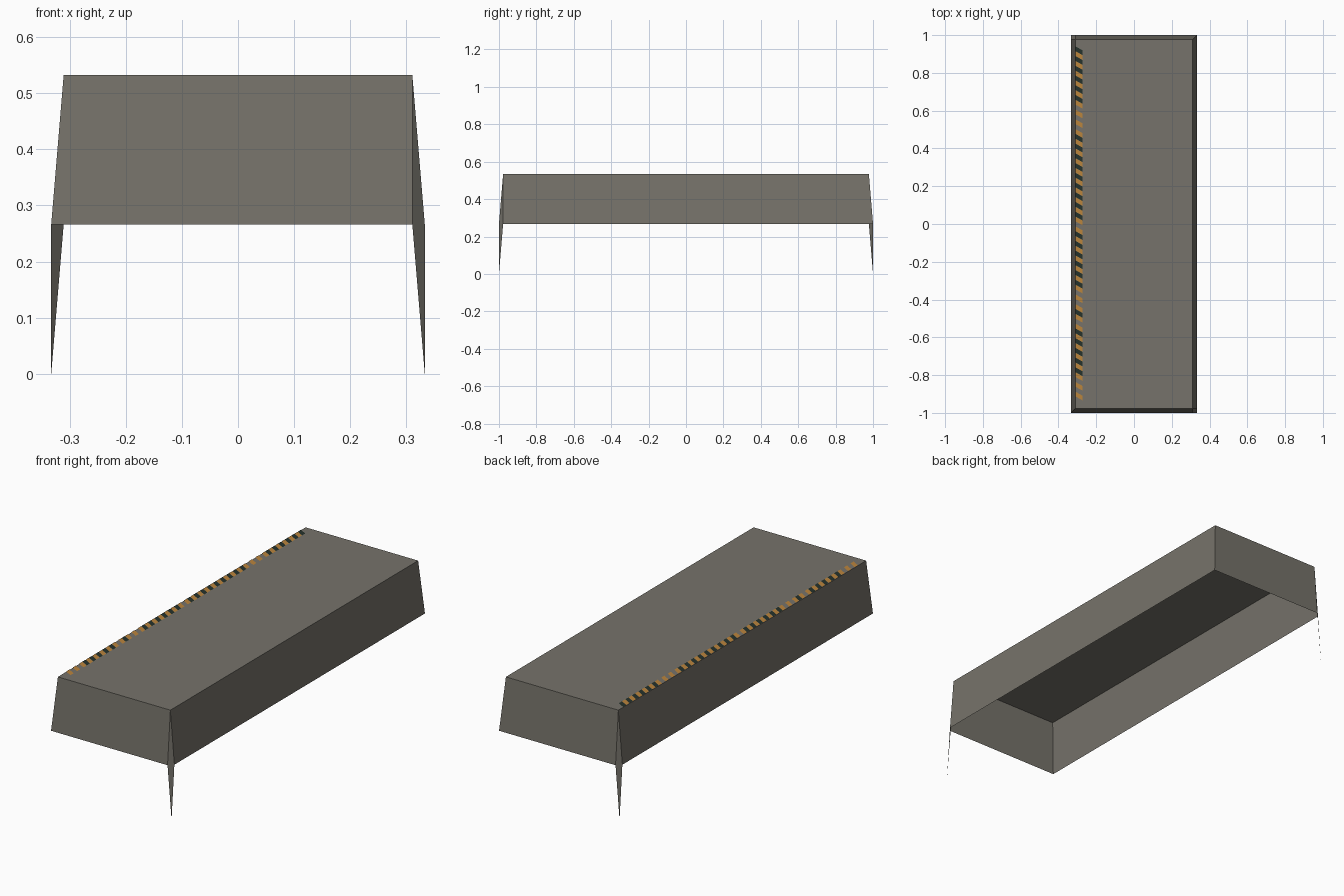
import bpy
import bmesh

cube = bpy.data.objects.get("Cube")
if cube:
    bpy.data.objects.remove(cube, do_unlink=True)


def material(name, color):
    mat = bpy.data.materials.new(name)
    mat.use_nodes = True
    mat.diffuse_color = (*color, 1)
    mat.node_tree.nodes["Principled BSDF"].inputs["Base Color"].default_value = (*color, 1)
    return mat


def build(name, polygons, mat):
    """Make one flat-shaded object from a list of polygons, welding shared corners."""
    bm = bmesh.new()
    for points in polygons:
        bm.faces.new([bm.verts.new(p) for p in points])
    bmesh.ops.remove_doubles(bm, verts=bm.verts, dist=0.0001)
    mesh = bpy.data.meshes.new(name)
    bm.to_mesh(mesh)
    bm.free()
    mesh.materials.append(mat)
    obj = bpy.data.objects.new(name, mesh)
    bpy.context.collection.objects.link(obj)
    return obj


concrete = material("warm grey concrete", (0.18, 0.17, 0.145))
orange = material("faded orange paint", (0.50, 0.235, 0.045))
black = material("greenish black paint", (0.018, 0.032, 0.025))

# Overall sizes: outer foot, inset top, top height and wall bottom height
foot_x, foot_y = 0.333, 1.0
inset = 0.0222
top_x, top_y = foot_x - inset, foot_y - inset
top_z = 0.533
wall_z = top_z / 2

# Top slab face
build("platform_top", [[(-top_x, -top_y, top_z), (top_x, -top_y, top_z),
                        (top_x, top_y, top_z), (-top_x, top_y, top_z)]], concrete)

# Flared walls and pointed corner spikes, repeated by a half turn
end_wall = [(-foot_x, -foot_y, wall_z), (top_x, -foot_y, wall_z),
            (top_x, -top_y, top_z), (-top_x, -top_y, top_z)]
long_wall = [(foot_x, -top_y, wall_z), (foot_x, foot_y, wall_z),
             (top_x, top_y, top_z), (top_x, -top_y, top_z)]
spike = [(foot_x, -foot_y, 0), (foot_x, -top_y, wall_z),
         (top_x, -top_y, top_z), (top_x, -foot_y, wall_z)]
parts = {"end_wall": end_wall, "long_wall": long_wall, "corner_spike": spike}
for suffix, s in (("front_left", 1), ("back_right", -1)):
    for name, points in parts.items():
        build(f"{name}_{suffix}", [[(s * x, s * y, z) for x, y, z in points]], concrete)

# Warning strip of slanted dashes, with some of the black dashes worn away
worn = {6, 7, 8, 18, 25, 26, 28, 34, 35}
count, pitch, start = 36, 0.0515, 0.93
left, right, slant, dash = -0.311, -0.272, 0.022, 0.025
paint_z = top_z + 0.002


def slash(y):
    return [(left, y - dash, paint_z), (right, y - dash - slant, paint_z),
            (right, y - slant, paint_z), (left, y, paint_z)]


tops = [start + slant / 2 - i * pitch for i in range(count)]
build("black_dashes", [slash(y) for i, y in enumerate(tops) if i not in worn], black)
build("orange_dashes", [slash(y - pitch / 2) for y in tops], orange)
